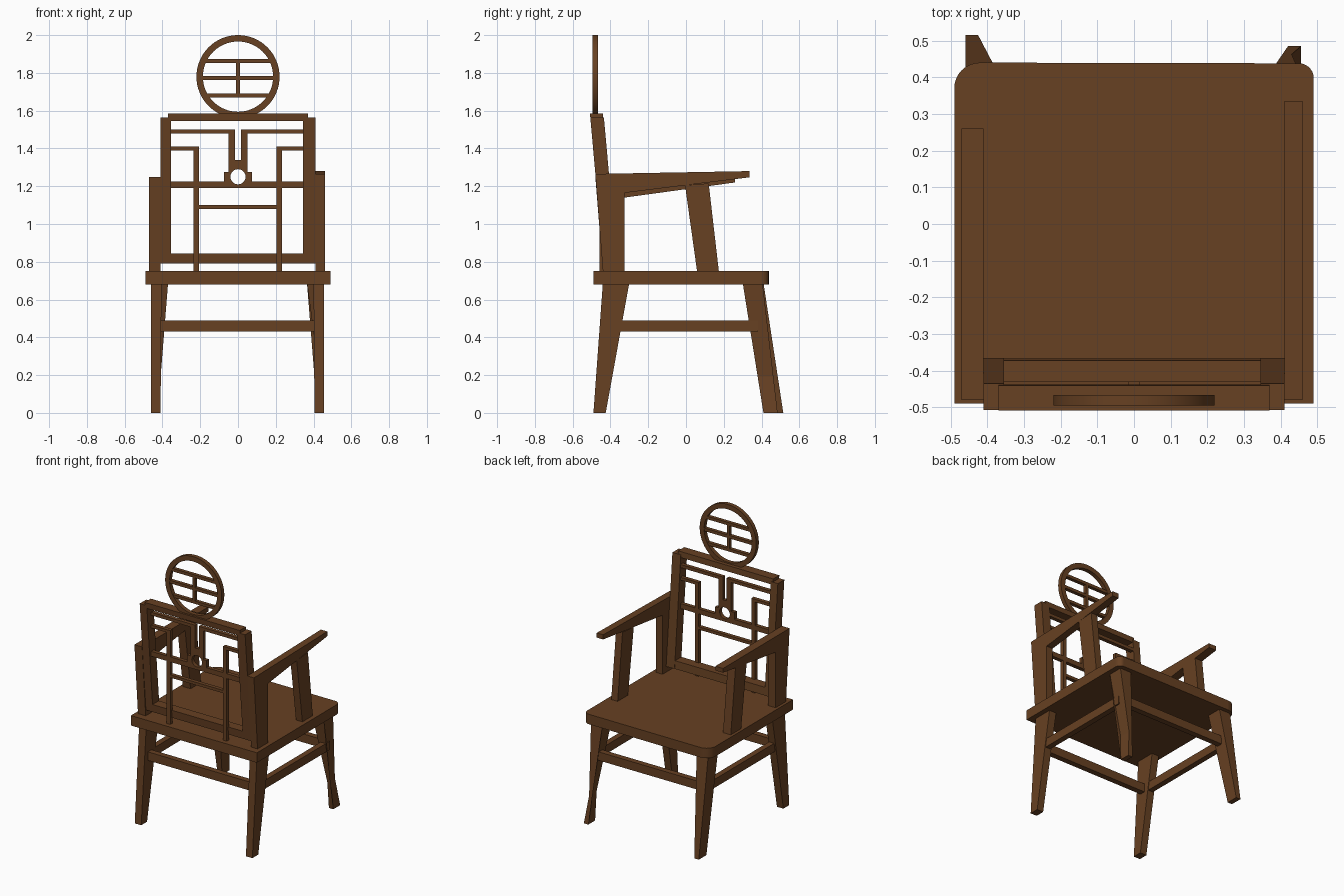
import bpy, bmesh, math

if "Cube" in bpy.data.objects:
    bpy.data.objects.remove(bpy.data.objects["Cube"])

wood = bpy.data.materials.new("dark_brown_wood")
wood.diffuse_color = (0.135, 0.052, 0.016, 1)
wood.use_nodes = True
wood.node_tree.nodes["Principled BSDF"].inputs["Base Color"].default_value = wood.diffuse_color


def finish(name, bm):
    bmesh.ops.recalc_face_normals(bm, faces=bm.faces)
    me = bpy.data.meshes.new(name)
    bm.to_mesh(me)
    bm.free()
    me.materials.append(wood)
    ob = bpy.data.objects.new(name, me)
    bpy.context.collection.objects.link(ob)
    return ob


def loft(bm, a, b):
    """Solid between two matching outlines."""
    va, vb = [bm.verts.new(p) for p in a], [bm.verts.new(p) for p in b]
    n = len(va)
    for i in range(n):
        j = (i + 1) % n
        bm.faces.new((va[i], va[j], vb[j], vb[i]))
    bm.faces.new(va)
    bm.faces.new(vb)


def rect(x0, x1, y0, y1, z):
    return [(x0, y0, z), (x1, y0, z), (x1, y1, z), (x0, y1, z)]


def taper(name, bottom, z0, top, z1):
    bm = bmesh.new()
    loft(bm, rect(*bottom, z0), rect(*top, z1))
    return finish(name, bm)


def side_profile(name, pts, x0, x1):
    """Profile in y, z extruded along x."""
    bm = bmesh.new()
    loft(bm, [(x0, y, z) for y, z in pts], [(x1, y, z) for y, z in pts])
    return finish(name, bm)


def bars(name, rows, y0, y1):
    """Flat lattice of bars given as x0, x1, z0, z1."""
    bm = bmesh.new()
    for x0, x1, z0, z1 in rows:
        loft(bm, rect(x0, x1, y0, y1, z0), rect(x0, x1, y0, y1, z1))
    return finish(name, bm)


def pierced(name, outer, inner, y0, y1, n=48):
    """Plate with a hole; outer and inner map an angle to x, z."""
    bm = bmesh.new()
    loops = []
    for f, y in ((outer, y0), (outer, y1), (inner, y1), (inner, y0)):
        pts = [f(2 * math.pi * i / n) for i in range(n)]
        loops.append([bm.verts.new((x, y, z)) for x, z in pts])
    for k in range(4):
        a, b = loops[k], loops[(k + 1) % 4]
        for i in range(n):
            j = (i + 1) % n
            bm.faces.new((a[i], a[j], b[j], b[i]))
    return finish(name, bm)


def circle(r, cz):
    return lambda t: (r * math.cos(t), cz + r * math.sin(t))


def block(hx, z0, z1):
    def f(t):
        c, s = math.cos(t), math.sin(t)
        m = max(abs(c), abs(s))
        return hx * c / m, (z0 + z1) / 2 + (z1 - z0) / 2 * s / m
    return f


# Seat with two rounded corners
outline = [(-0.49, -0.49), (0.49, -0.49)]
for cx, cy, r, a0 in ((0.45, 0.398, 0.04, 0), (-0.42, 0.37, 0.07, 90)):
    for i in range(9):
        a = math.radians(a0 + i * 90 / 8)
        outline.append((cx + r * math.cos(a), cy + r * math.sin(a)))
bm = bmesh.new()
loft(bm, [(x, y, 0.68) for x, y in outline], [(x, y, 0.75) for x, y in outline])
finish("seat", bm)

# Legs
taper("front_leg_left", (-0.46, -0.41, -0.49, -0.425), 0, (-0.46, -0.405, -0.44, -0.30), 0.69)
taper("front_leg_right", (0.405, 0.455, -0.49, -0.425), 0, (0.40, 0.455, -0.44, -0.30), 0.69)
taper("back_leg_left", (-0.46, -0.425, 0.43, 0.515), 0, (-0.46, -0.37, 0.30, 0.41), 0.69)
taper("back_leg_right", (0.42, 0.455, 0.41, 0.485), 0, (0.455, 0.365, 0.30, 0.405), 0.69)

# Stretchers
bars("front_stretcher", [(-0.42, 0.42, 0.43, 0.49)], -0.42, -0.38)
bars("back_stretcher", [(-0.42, 0.42, 0.43, 0.49)], 0.37, 0.41)
for side, x in (("left", -0.43), ("right", 0.43)):
    bars("side_stretcher_" + side, [(x - 0.02, x + 0.02, 0.43, 0.49)], -0.38, 0.38)

# Arms, each with its rear post in one profile, plus a leaning support
side_profile("arm_left", [(-0.44, 0.75), (-0.48, 1.25), (0.26, 1.25), (0.26, 1.22),
                          (-0.325, 1.14), (-0.325, 0.75)], -0.47, -0.41)
side_profile("arm_right", [(-0.44, 0.75), (-0.48, 1.265), (0.335, 1.28), (0.335, 1.247),
                           (-0.325, 1.165), (-0.325, 0.75)], 0.41, 0.46)
for side, x0, x1 in (("left", -0.47, -0.41), ("right", 0.41, 0.46)):
    side_profile("arm_support_" + side, [(0.06, 0.74), (0.175, 0.74),
                                         (0.12, 1.215), (-0.005, 1.205)], x0, x1)


# Leaning backrest frame
def lean(z0, z1, t=0.072):
    y = lambda z: -0.437 - 0.09 * (z - 0.79)
    return [(y(z0), z0), (y(z0) + t, z0), (y(z1) + t, z1), (y(z1), z1)]


side_profile("back_stile_left", lean(0.79, 1.565), -0.41, -0.355)
side_profile("back_stile_right", lean(0.79, 1.565), 0.345, 0.41)
side_profile("back_bottom_rail", lean(0.79, 0.845, 0.07), -0.355, 0.345)
side_profile("back_top_rail", lean(1.545, 1.585, 0.068), -0.37, 0.37)

# Lattice inside the backrest
F0, F1 = -0.457, -0.43
bars("back_lattice", [
    (-0.235, -0.207, 0.75, 1.41), (0.203, 0.232, 0.75, 1.41),
    (-0.36, -0.235, 1.39, 1.41), (0.232, 0.35, 1.39, 1.41),
    (-0.36, -0.05, 1.478, 1.50), (0.05, 0.35, 1.478, 1.50),
    (-0.05, -0.015, 1.34, 1.50), (0.015, 0.05, 1.34, 1.50),
    (-0.36, -0.075, 1.19, 1.225), (0.075, 0.35, 1.19, 1.225),
    (-0.075, -0.05, 1.19, 1.275), (0.05, 0.075, 1.19, 1.275),
    (-0.207, 0.203, 1.08, 1.10)], F0, F1)
pierced("lattice_hub", block(0.05, 1.19, 1.34), circle(0.04, 1.25), F0, F1)

# Round crest with inner bars
ring = pierced("crest_ring", circle(0.22, 1.78), circle(0.186, 1.78), -0.495, -0.466, 64)
bpy.context.view_layer.objects.active = ring
ring.select_set(True)
bpy.ops.object.shade_smooth_by_angle()
bars("crest_bars", [(-0.175, 0.175, 1.852, 1.873), (-0.19, 0.19, 1.763, 1.784),
                    (-0.17, 0.17, 1.67, 1.69), (-0.01, 0.01, 1.69, 1.763),
                    (-0.01, 0.01, 1.784, 1.852)], -0.493, -0.468)
